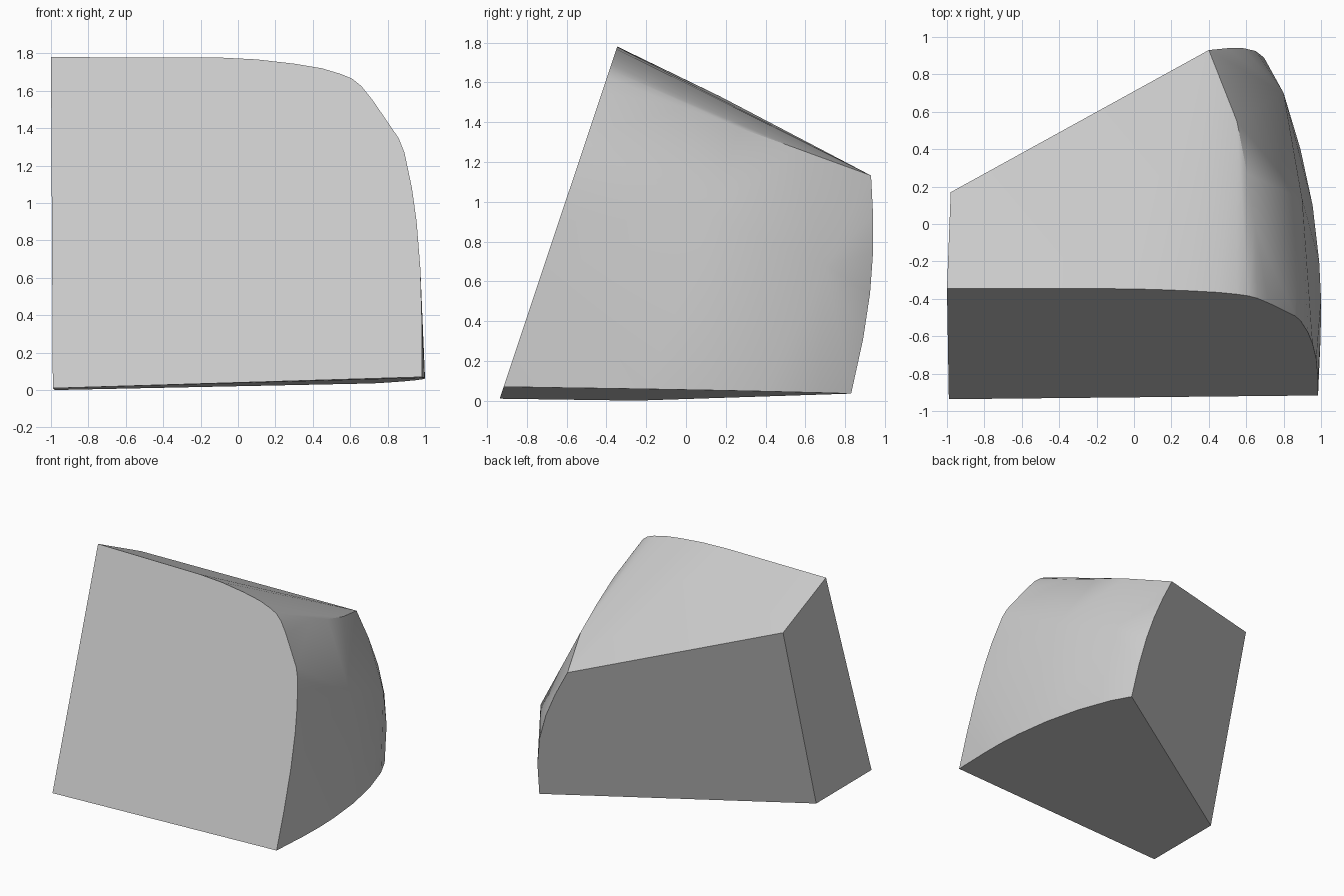
import bpy
import bmesh
import math

if "Cube" in bpy.data.objects:
    bpy.data.objects.remove(bpy.data.objects["Cube"])


def front(x, z):
    """Point on the leaning flat front cut."""
    return (x, -0.94 + 0.334 * z, z)


def back(x, y):
    """Point on the slanted flat back cut."""
    return (x, y, (y + 0.25 - 0.63 * (x + 0.98)) / 0.2745)


def bottom(x, y):
    """Point on the slightly tilted underside."""
    return (x, y, 0.01 + 0.03 * (x + 0.99) - 0.0145 * (y + 0.94))


# outline of the front cut: flat top rolling over a rounded shoulder
front_outline = [(-1, 1.78), (-0.1, 1.778), (0.1, 1.768), (0.3, 1.745), (0.45, 1.72),
                 (0.55, 1.69), (0.61, 1.665), (0.66, 1.625), (0.72, 1.55), (0.8, 1.43),
                 (0.86, 1.345), (0.89, 1.27), (0.93, 1.08), (0.955, 0.9), (0.975, 0.65),
                 (0.984, 0.35), (0.984, 0.07), (-0.99, 0.01)]
# outline of the back cut, from the left top corner down to the right base
back_outline = [(-0.98, 0.17), (-0.2, 0.6), (0.165, 0.8), (0.4, 0.93), (0.5, 0.94),
                (0.585, 0.94), (0.65, 0.925), (0.695, 0.89)]
# curved edge of the underside
base_outline = [(0.998, -0.6), (1.0, -0.4), (0.99, -0.2), (0.955, 0.1), (0.89, 0.4),
                (0.8, 0.67), (0.72, 0.83), (-0.98, -0.25)]
# shoulder ridge and the fullest part of the right side
swell = [(0.645, 0.0, 1.47), (0.605, 0.27, 1.37), (0.55, 0.55, 1.27),
         (0.9, 0.13, 0.92), (0.8, 0.7, 0.68)]

points = ([front(*p) for p in front_outline] + [back(*p) for p in back_outline]
          + [bottom(*p) for p in base_outline] + swell)

# wrap the outlines into one solid chunk and merge the flat cuts
bm = bmesh.new()
for p in points:
    bm.verts.new(p)
hull = bmesh.ops.convex_hull(bm, input=bm.verts[:])
loose = [v for v in bm.verts if not v.link_faces]
bmesh.ops.delete(bm, geom=loose, context='VERTS')
bmesh.ops.dissolve_limit(bm, angle_limit=math.radians(1.5),
                         verts=bm.verts[:], edges=bm.edges[:])
bmesh.ops.recalc_face_normals(bm, faces=bm.faces[:])
mesh = bpy.data.meshes.new("stone_chunk")
bm.to_mesh(mesh)
bm.free()

stone = bpy.data.objects.new("stone_chunk", mesh)
bpy.context.collection.objects.link(stone)
grey = bpy.data.materials.new("light grey")
grey.diffuse_color = (0.6, 0.6, 0.6, 1)
grey.use_nodes = True
grey.node_tree.nodes["Principled BSDF"].inputs["Base Color"].default_value = grey.diffuse_color
mesh.materials.append(grey)

# soft rounded side, crisp cut edges
bpy.context.view_layer.objects.active = stone
stone.select_set(True)
bpy.ops.object.shade_smooth_by_angle(angle=math.radians(30))
